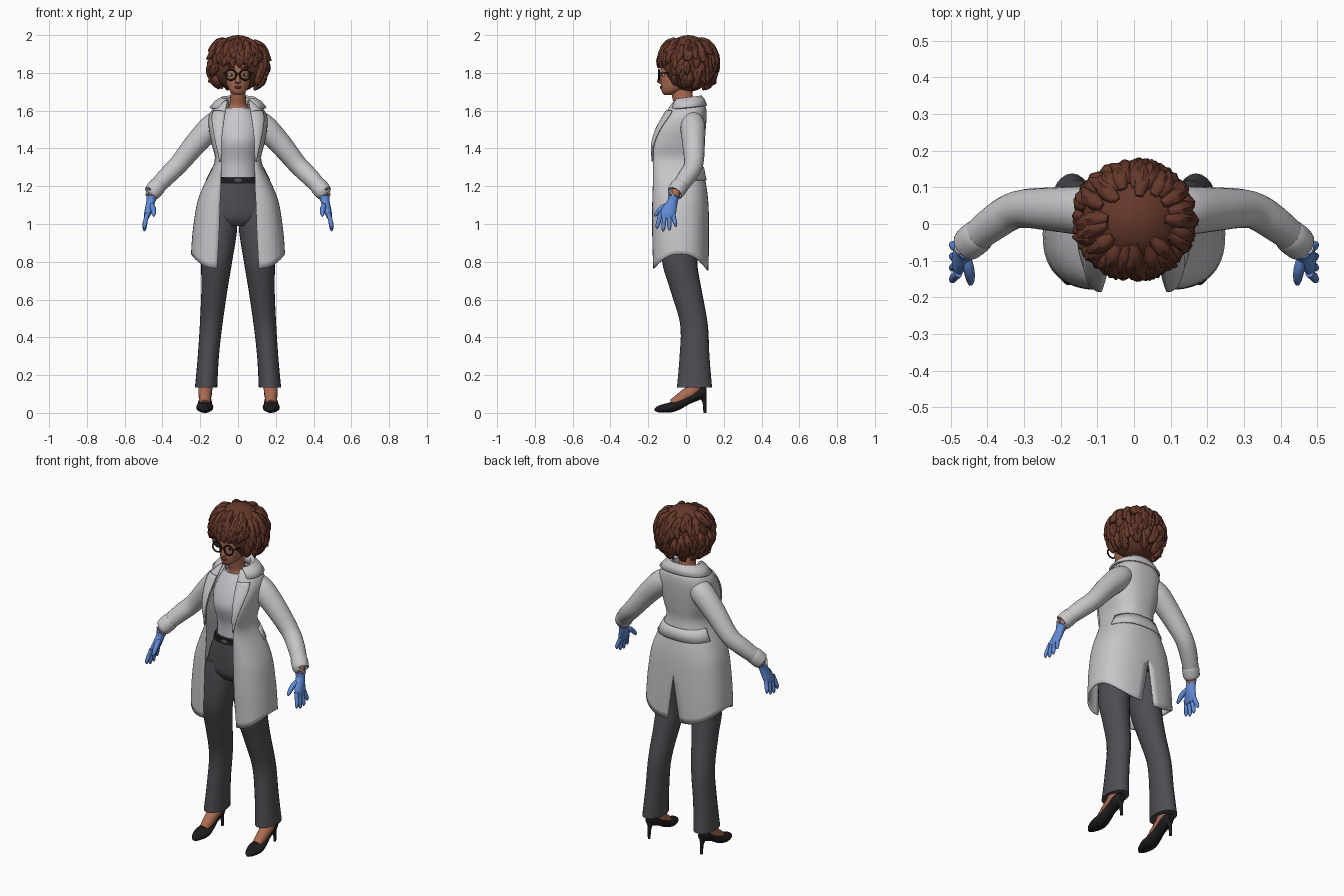
import bpy, bmesh, math, random
from mathutils import Vector

if "Cube" in bpy.data.objects:
    bpy.data.objects.remove(bpy.data.objects["Cube"])
random.seed(4)
pi, sin, cos = math.pi, math.sin, math.cos
X, Y, Z = Vector((1, 0, 0)), Vector((0, 1, 0)), Vector((0, 0, 1))


def material(name, r, g, b):
    m = bpy.data.materials.new(name)
    m.use_nodes = True
    m.diffuse_color = (r, g, b, 1)
    bsdf = m.node_tree.nodes["Principled BSDF"]
    bsdf.inputs["Base Color"].default_value = (r, g, b, 1)
    bsdf.inputs["Roughness"].default_value = 0.8
    return m


skin = material("warm skin", .42, .15, .085)
hair = material("brown hair", .13, .04, .023)
white = material("coat white", .58, .56, .58)
shirt_grey = material("shirt grey", .57, .57, .62)
charcoal = material("charcoal cloth", .075, .075, .085)
black = material("black", .012, .012, .014)
blue = material("glove blue", .12, .26, .68)
eye_white = material("eye white", .7, .68, .65)
lip = material("lip", .3, .08, .06)


def spline(rows, steps=5):
    """Smooth interpolation through rows of numbers."""
    out = []
    for i in range(len(rows) - 1):
        a, b, c, d = (rows[min(max(i + k, 0), len(rows) - 1)] for k in (-1, 0, 1, 2))
        for s in range(steps):
            t = s / steps
            out.append([q + t * (r - p) / 2 + t * t * (p - 2.5 * q + 2 * r - e / 2)
                        + t ** 3 * (1.5 * (q - r) + (e - p) / 2)
                        for p, q, r, e in zip(a, b, c, d)])
    return out + [list(rows[-1])]


def skin_rings(name, rings, mat, closed=True, mirror=False, thick=0):
    """Bridge rows of points into a surface."""
    bm = bmesh.new()
    vs = [[bm.verts.new(p) for p in ring] for ring in rings]
    n = len(rings[0])
    for r0, r1 in zip(vs, vs[1:]):
        for i in range(n if closed else n - 1):
            j = (i + 1) % n
            bm.faces.new((r0[i], r0[j], r1[j], r1[i]))
    if closed:
        bm.faces.new(vs[0])
        bm.faces.new(vs[-1])
    bmesh.ops.recalc_face_normals(bm, faces=bm.faces)
    me = bpy.data.meshes.new(name)
    bm.to_mesh(me)
    bm.free()
    me.materials.append(mat)
    ob = bpy.data.objects.new(name, me)
    bpy.context.collection.objects.link(ob)
    if mirror:
        ob.modifiers.new("Mirror", 'MIRROR')
    if thick:
        mod = ob.modifiers.new("Thickness", 'SOLIDIFY')
        mod.thickness, mod.offset = thick, 0
    return ob


def ring(c, u, v, n):
    return [c + u * cos(2 * pi * i / n) + v * sin(2 * pi * i / n) for i in range(n)]


def loft(name, rows, mat, v=Y, mirror=False, n=24):
    """Rows are x, y, z, half width, half depth."""
    skin_rings(name, [ring(Vector(r[:3]), X * r[3], v * r[4], n) for r in spline(rows)],
               mat, mirror=mirror)


def body(name, rows, mat):
    """Centred loft; rows are z, half width, front y, back y."""
    loft(name, [(0, (f + b) / 2, z, w, (b - f) / 2) for z, w, f, b in rows], mat)


def tube(name, rows, mat, ref=Y, mirror=False, n=10, steps=4):
    """Rows are x, y, z, radius."""
    rows = spline(rows, steps)
    pts = [Vector(r[:3]) for r in rows]
    rings = []
    for i, p in enumerate(pts):
        t = (pts[min(i + 1, len(pts) - 1)] - pts[max(i - 1, 0)]).normalized()
        u = t.cross(ref).normalized()
        rings.append(ring(p, u * rows[i][3], t.cross(u) * rows[i][3], n))
    skin_rings(name, rings, mat, mirror=mirror)


def ball(name, loc, scale, mat):
    bpy.ops.mesh.primitive_uv_sphere_add(segments=24, ring_count=16, location=loc, scale=scale)
    ob = bpy.context.object
    ob.name = name
    ob.data.materials.append(mat)
    return ob


# Head, neck and face
body("head", [(1.683, .018, -.115, -.07), (1.7, .04, -.128, -.03), (1.73, .058, -.133, .02),
              (1.77, .069, -.135, .05), (1.81, .075, -.136, .065), (1.86, .075, -.13, .07),
              (1.91, .06, -.1, .06), (1.94, .02, -.05, .02)], skin)
body("neck", [(1.56, .09, -.07, .06), (1.6, .07, -.066, .05), (1.63, .046, -.062, .04),
              (1.68, .041, -.075, .035), (1.74, .042, -.08, .035)], skin)
loft("nose", [(0, -.128, 1.742, .008, .006), (0, -.138, 1.75, .017, .014),
              (0, -.14, 1.76, .012, .012), (0, -.133, 1.8, .007, .007)], skin, n=12)
ball("upper_lip", (0, -.131, 1.727, ), (.021, .007, .005), lip)
ball("lower_lip", (0, -.13, 1.72), (.017, .008, .005), lip)
for side, s in (("left", 1), ("right", -1)):
    ball(side + "_eye", (s * .034, -.118, 1.79), (.015, .009, .008), eye_white)
    ball(side + "_iris", (s * .034, -.126, 1.79), (.007, .003, .007), black)
    ball(side + "_ear", (s * .077, -.005, 1.78), (.01, .02, .032), skin)
    bpy.ops.mesh.primitive_torus_add(location=(s * .038, -.143, 1.79), rotation=(pi / 2, 0, 0),
                                     major_radius=.028, minor_radius=.0045,
                                     major_segments=24, minor_segments=8)
    bpy.context.object.name = side + "_lens_frame"
    bpy.context.object.data.materials.append(black)
tube("eyebrows", [(.016, -.132, 1.823, .003), (.036, -.129, 1.83, .004),
                  (.058, -.11, 1.824, .002)], hair, Z, True, 6)
tube("glasses_bridge", [(-.011, -.146, 1.795, .004), (.011, -.146, 1.795, .004)], black, n=8)
tube("glasses_temples", [(.065, -.143, 1.797, .004), (.076, -.1, 1.797, .004),
                         (.08, -.01, 1.79, .004)], black, Z, True, 8)


# Hair: a cap with the face cut away, covered in curling locks
def on_hair(theta, phi, k):
    c = cos(theta)
    return Vector((k * .145 * sin(theta) * sin(phi), .012 - k * .14 * sin(theta) * cos(phi),
                   1.85 + c * (.15 if c > 0 else .165)))


cap = ball("hair_cap", (0, .012, 1.85), (.143, .138, .15), hair)
bm = bmesh.new()
bm.from_mesh(cap.data)
cut = []
for f in bm.faces:
    p = cap.matrix_basis @ f.calc_center_median()
    p = Vector((f.calc_center_median().x * .143, f.calc_center_median().y * .138 + .012,
                f.calc_center_median().z * .15 + 1.85))
    if (p.z < 1.85 and p.y < -.055) or p.z < 1.72:
        cut.append(f)
bmesh.ops.delete(bm, geom=cut, context='FACES')
bm.to_mesh(cap.data)
bm.free()
cap.modifiers.new("Thickness", 'SOLIDIFY').thickness = .01
for i in range(120):
    phi = i * 2.39996 + random.uniform(-.1, .1)
    facing = abs((phi + pi) % (2 * pi) - pi)
    start = random.uniform(.5, 1.9)
    end = start + random.uniform(.5, .8)
    if facing < .85:
        end = min(end, random.uniform(1.45, 1.72))
        start = min(start, end - .6)
    end = min(end, 2.6)
    flick = random.uniform(1.1, 1.22) if end < 2.2 else random.uniform(1.15, 1.4)
    twist = random.uniform(-.2, .2)
    rows = []
    for t, k, r in ((0, .95, .01), (.35, 1.02, .023), (.7, 1.07, .021), (1, flick, .004)):
        p = on_hair(start + (end - start) * t, phi + twist * t * t, k)
        rows.append((*p, r))
    tube("hair_lock", rows, hair, Vector((cos(phi), sin(phi), 0)), n=7, steps=3)

# Shirt, trousers and belt
body("shirt", [(1.23, .1, -.115, .05), (1.33, .1, -.12, .055), (1.43, .115, -.147, .07),
               (1.5, .12, -.132, .08), (1.57, .1, -.098, .08), (1.615, .065, -.07, .06)],
     shirt_grey)
body("trouser_hips", [(.99, .1, -.1, .08), (1.03, .17, -.125, .095), (1.1, .165, -.13, .095),
                      (1.18, .135, -.128, .08), (1.25, .106, -.122, .06)], charcoal)
loft("trouser_legs", [(.09, -.02, 1.08, .075, .095), (.096, -.025, .98, .092, .1),
                      (.113, -.033, .8, .082, .093), (.125, 0, .65, .069, .083),
                      (.142, .042, .47, .06, .073), (.157, .045, .3, .056, .079),
                      (.169, .045, .135, .059, .093)], charcoal, mirror=True)
body("belt", [(1.215, .122, -.131, .072), (1.245, .113, -.129, .068)], black)
ball("belt_buckle", (0, -.13, 1.23), (.022, .006, .014), charcoal)

# Coat rows: z, half width, front y, back y, opening half width
coat_rows = spline([(.765, .245, -.17, .115, .11), (.95, .235, -.175, .118, .1),
                    (1.1, .215, -.175, .115, .095), (1.2, .18, -.172, .104, .09),
                    (1.33, .12, -.17, .08, .088), (1.42, .135, -.172, .09, .088),
                    (1.5, .15, -.15, .1, .08), (1.57, .15, -.112, .105, .07),
                    (1.62, .12, -.083, .1, .062), (1.65, .075, -.06, .07, .056)], 4)


def coat_row(z):
    return min(coat_rows, key=lambda r: abs(r[0] - z))


def coat_point(row, b, out=0):
    """Point on the left half; b runs from the opening to the back seam."""
    z, w, front, back, opening = row
    sb, cb = max(0, sin(b)), cos(b)
    inner = opening if cb > 0 else .04 * max(0, (1.02 - z) / .25)
    x = inner + (w - inner) * sb ** .8
    y = (front + back) / 2 - (back - front) / 2 * math.copysign(abs(cb) ** .85, cb)
    lift = max(0, 1 - (z - .765) / .25) * (.075 * sb * sb - .01 * (cb < 0) * cb * cb)
    return Vector((x + out * sb, y - out * cb, z + lift))


def arc(a, b, n):
    return [a + (b - a) * i / n for i in range(n + 1)]


skin_rings("coat", [[coat_point(r, b) for b in arc(0, pi, 28)] for r in coat_rows],
           white, False, True, .008)
skin_rings("back_belt", [[coat_point(r, b, .007) for b in arc(1.85, pi, 12)]
                         for r in coat_rows if 1.23 < r[0] < 1.31], white, False, True, .009)
lapel = [r for r in coat_rows if 1.3 < r[0] < 1.6]
skin_rings("lapels", [[coat_point(r, b, .009) for b in
                       arc(0, .05 + .75 * ((r[0] - 1.3) / .28) ** .8, 6)] for r in lapel],
           white, False, True, .008)
# Collar rolled over around the neck
collar = []
for b in arc(.75, pi, 18):
    rise = (1 - cos(b)) / 2
    collar.append([Vector((w * sin(b) ** .85, .004 - d * cos(b), z + .02 * rise))
                   for w, d, z in ((.07, .06, 1.61), (.073, .066, 1.648), (.09, .078, 1.656),
                                   (.12, .092, 1.637), (.148, .104, 1.606))])
skin_rings("collar", collar, white, False, True, .009)

# Sleeves and cuffs
tube("sleeves", [(.07, .025, 1.56, .05), (.13, .035, 1.522, .066), (.22, .04, 1.43, .06),
                 (.315, .04, 1.315, .051), (.38, .005, 1.25, .048), (.45, -.052, 1.175, .04)],
     white, mirror=True, n=20)
tube("cuffs", [(.42, -.028, 1.207, .044), (.432, -.038, 1.194, .047),
               (.455, -.058, 1.165, .044), (.458, -.06, 1.162, .03)], white, mirror=True, n=20)

# Wrists and gloved hands
tube("wrists", [(.44, -.045, 1.19, .026), (.458, -.066, 1.13, .024)], skin, mirror=True)
loft("glove_palms", [(.457, -.064, 1.15, .028, .031), (.461, -.07, 1.125, .024, .028),
                     (.468, -.085, 1.09, .023, .037), (.478, -.097, 1.055, .019, .043),
                     (.484, -.103, 1.03, .012, .038)], blue, mirror=True, n=16)
for i, name in enumerate(("index", "middle", "ring", "little")):
    y = -.135 + .022 * i
    tip = (.975, .962, .966, .985)[i]
    tube(name + "_fingers", [(.478, y, 1.06, .011), (.489, y - .008 + .005 * i, 1.02, .012),
                             (.495, y - .017 + .01 * i, tip + .015, .01),
                             (.494, y - .019 + .011 * i, tip, .004)], blue, mirror=True, n=8)
tube("thumbs", [(.46, -.085, 1.105, .014), (.45, -.125, 1.085, .015), (.446, -.155, 1.055, .011),
                (.446, -.165, 1.04, .004)], blue, X, True, 8)

# Feet and high heeled shoes
tube("feet", [(.171, .055, .2, .036), (.173, .045, .13, .038), (.175, -.005, .09, .034),
              (.175, -.07, .045, .028)], skin, X, True, 14)
loft("shoes", [(.177, -.167, .017, .006, .006), (.177, -.145, .021, .026, .018),
               (.176, -.09, .028, .045, .027), (.175, -.04, .042, .04, .028),
               (.174, .02, .077, .032, .03), (.173, .07, .102, .034, .035),
               (.173, .108, .108, .018, .025)], black, v=Z, mirror=True, n=18)
tube("shoe_heels", [(.173, .085, .1, .026), (.173, .097, .06, .011), (.173, .1, 0, .008)],
     black, X, True, 10)

# Smooth shading with crisp edges
for ob in bpy.context.scene.objects:
    ob.select_set(ob.type == 'MESH')
    if ob.type == 'MESH':
        bpy.context.view_layer.objects.active = ob
bpy.ops.object.shade_smooth_by_angle(angle=math.radians(50))
